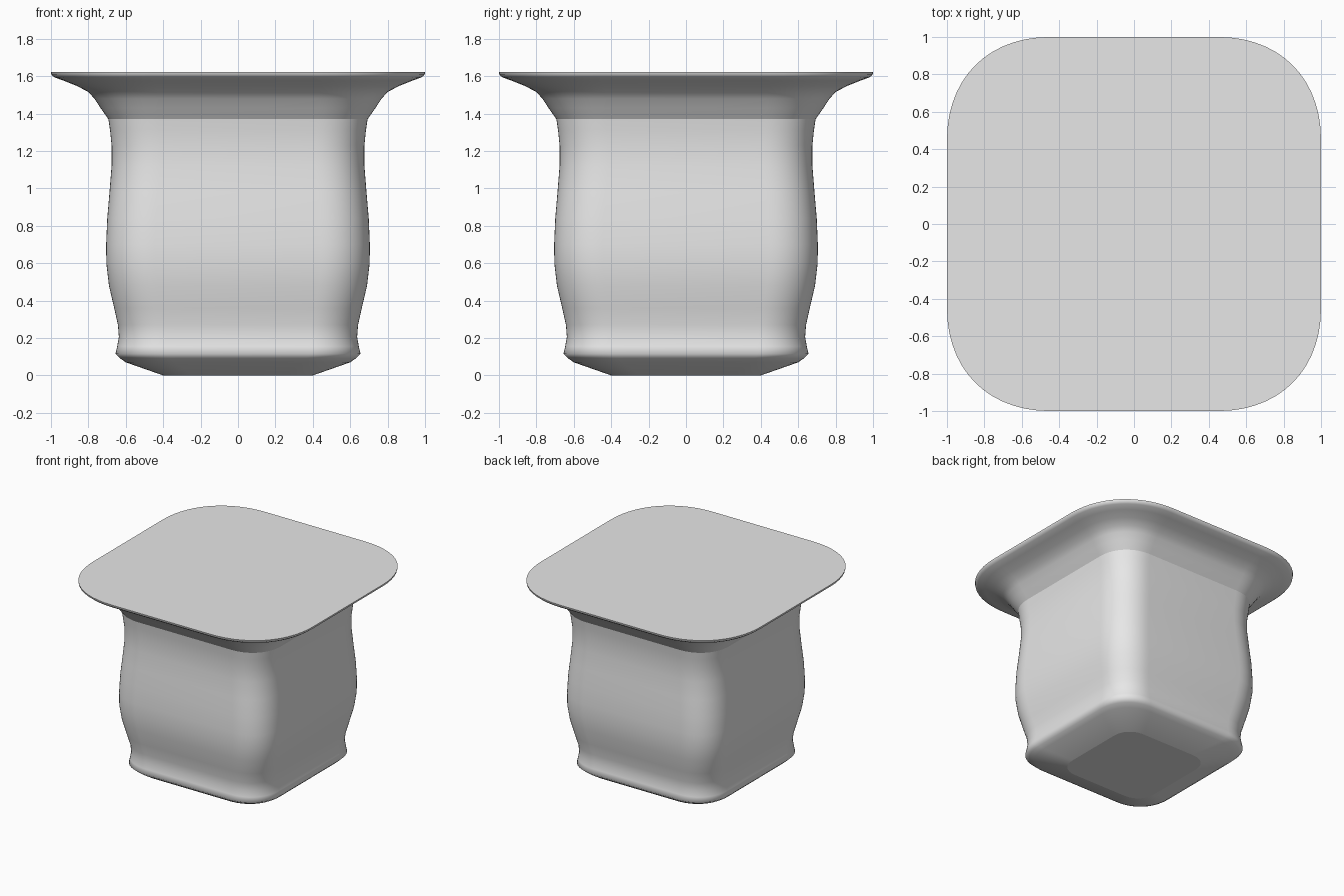
import bpy, bmesh, math

if "Cube" in bpy.data.objects:
    bpy.data.objects.remove(bpy.data.objects["Cube"])

grey = bpy.data.materials.new("light grey")
grey.diffuse_color = (0.8, 0.8, 0.8, 1)
grey.use_nodes = True
grey.node_tree.nodes["Principled BSDF"].inputs["Base Color"].default_value = grey.diffuse_color

# (half width, height, corner size)
BODY = [(0.40, 0.0, 0.16), (0.60, 0.07, 0.26), (0.632, 0.092, 0.27), (0.655, 0.115, 0.27),
        (0.646, 0.155, 0.26), (0.637, 0.205, 0.25), (0.642, 0.27, 0.25), (0.662, 0.36, 0.25),
        (0.69, 0.48, 0.26), (0.704, 0.60, 0.26), (0.705, 0.70, 0.26), (0.699, 0.84, 0.26),
        (0.687, 0.98, 0.26), (0.676, 1.12, 0.26), (0.676, 1.23, 0.26), (0.684, 1.31, 0.26),
        (0.693, 1.37, 0.27)]
RIM = [(0.693, 1.37, 0.27), (0.735, 1.43, 0.31), (0.768, 1.48, 0.34), (0.80, 1.515, 0.37),
       (0.86, 1.547, 0.42), (0.93, 1.575, 0.49), (0.98, 1.593, 0.53),
       (0.998, 1.607, 0.55), (1.0, 1.622, 0.55)]


def ring(h, z, r, n=14, k=0.6):
    """Square outline with soft Bezier corners."""
    pts = []
    a = h - r
    for q in range(4):
        c, s = math.cos(q * math.pi / 2), math.sin(q * math.pi / 2)
        for i in range(n + 1):
            t = i / n
            b = ((1-t)**3, 3*t*(1-t)**2, 3*t*t*(1-t), t**3)
            x = b[0]*h + b[1]*h + b[2]*(a + k*r) + b[3]*a
            y = b[0]*a + b[1]*(a + k*r) + b[2]*h + b[3]*h
            pts.append((x*c - y*s, x*s + y*c, z))
    return pts


def loft(name, profile, cap_bottom=False, cap_top=False):
    bm = bmesh.new()
    rings = [[bm.verts.new(p) for p in ring(*row)] for row in profile]
    n = len(rings[0])
    for lo, hi in zip(rings, rings[1:]):
        for i in range(n):
            j = (i + 1) % n
            bm.faces.new((lo[i], lo[j], hi[j], hi[i])).smooth = True
    # flat caps with hard edges
    caps = []
    if cap_bottom:
        caps.append(bm.faces.new(rings[0][::-1]))
    if cap_top:
        caps.append(bm.faces.new(rings[-1]))
    for f in caps:
        for e in f.edges:
            e.smooth = False
    me = bpy.data.meshes.new(name)
    bm.to_mesh(me)
    bm.free()
    me.materials.append(grey)
    ob = bpy.data.objects.new(name, me)
    bpy.context.collection.objects.link(ob)
    return ob


# curved pot body and flared rim with flat lid, meeting at a crease
loft("pot_body", BODY, cap_bottom=True)
loft("flared_rim_and_lid", RIM, cap_top=True)
